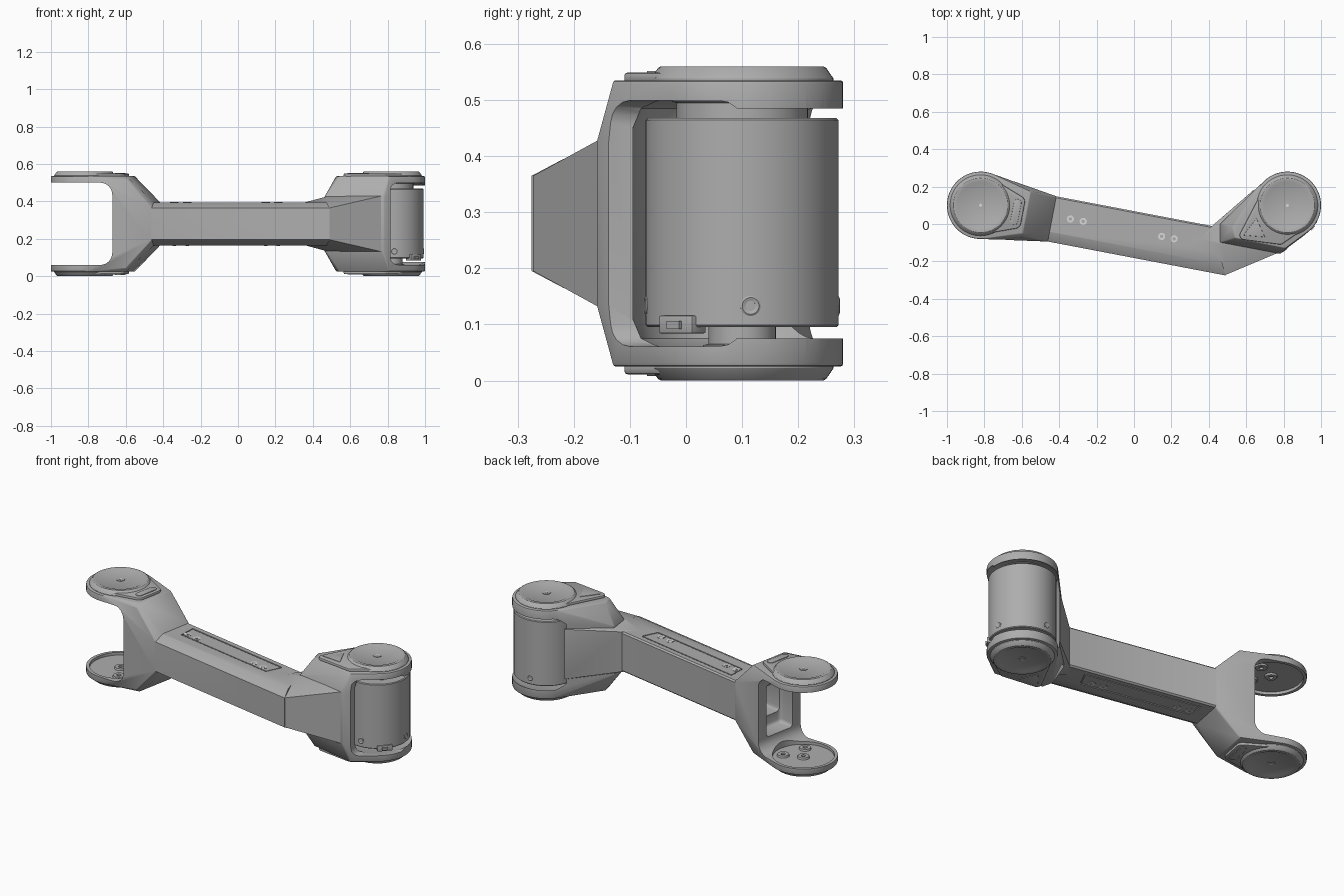
import bpy, bmesh, math
from mathutils import Matrix

if "Cube" in bpy.data.objects:
    bpy.data.objects.remove(bpy.data.objects["Cube"])

MID = ((0, 0, 0.28), 0)
LEFT = ((-0.82, 0.10, 0.28), math.radians(-10.8))
RIGHT = ((0.82, 0.10, 0.28), 0)


def material(name, value):
    m = bpy.data.materials.new(name)
    m.use_nodes = True
    col = (value, value, value, 1)
    m.diffuse_color = col
    m.node_tree.nodes["Principled BSDF"].inputs["Base Color"].default_value = col
    return m


GREY = material("mid grey", 0.42)
PALE = material("pale grey", 0.7)


def finish(name, bm, frame, mat=GREY):
    bmesh.ops.recalc_face_normals(bm, faces=bm.faces)
    me = bpy.data.meshes.new(name)
    bm.to_mesh(me)
    bm.free()
    me.materials.append(mat)
    ob = bpy.data.objects.new(name, me)
    ob.location, ob.rotation_euler.z = frame
    bpy.context.collection.objects.link(ob)
    bpy.context.view_layer.update()
    return ob


def apply(ob, mod):
    with bpy.context.temp_override(object=ob, active_object=ob):
        bpy.ops.object.modifier_apply(modifier=mod.name)


def hull(name, points, frame, bevel=0, segments=2):
    bm = bmesh.new()
    for p in points:
        bm.verts.new(p)
    bmesh.ops.convex_hull(bm, input=bm.verts)
    bmesh.ops.delete(bm, geom=[v for v in bm.verts if not v.link_faces], context="VERTS")
    bmesh.ops.dissolve_limit(bm, angle_limit=0.02, verts=bm.verts, edges=bm.edges)
    ob = finish(name, bm, frame)
    if bevel:
        m = ob.modifiers.new("bevel", "BEVEL")
        m.width, m.segments = bevel, segments
        m.limit_method, m.angle_limit = "ANGLE", math.radians(30)
        apply(ob, m)
    return ob


def lathe(name, profile, frame, steps=64, mat=GREY):
    bm = bmesh.new()
    vs = [bm.verts.new((r, 0, z)) for r, z in profile]
    es = [bm.edges.new(pair) for pair in zip(vs, vs[1:])]
    bmesh.ops.spin(bm, geom=vs + es, cent=(0, 0, 0), axis=(0, 0, 1),
                   angle=math.tau, steps=steps, use_duplicate=False)
    bmesh.ops.remove_doubles(bm, verts=bm.verts, dist=1e-5)
    return finish(name, bm, frame, mat)


def disc(name, r, z0, z1, frame, mat=GREY, steps=32):
    return lathe(name, [(0, z0), (r, z0), (r, z1), (0, z1)], frame, steps, mat)


def combine(target, tool, op):
    m = target.modifiers.new("join", "BOOLEAN")
    m.object, m.operation, m.solver = tool, op, "EXACT"
    apply(target, m)
    bpy.data.objects.remove(tool)


def ring(cx, cy, r, n=64):
    return [(cx + r * math.cos(math.tau * i / n), cy + r * math.sin(math.tau * i / n))
            for i in range(n)]


def slab(outline, z0, z1):
    return [(x, y, z) for x, y in outline for z in (z0, z1)]


def both(points):
    return [(x, y, s * z) for x, y, z in points for s in (-1, 1)]


def rect(x0, x1, y0, y1):
    return [(x0, y0), (x1, y0), (x1, y1), (x0, y1)]


def place(frame, x, y):
    """Point in a frame turned into a frame of its own."""
    (fx, fy, fz), a = frame
    return ((fx + x * math.cos(a) - y * math.sin(a),
             fy + x * math.sin(a) + y * math.cos(a), fz), a)


# Beam with chamfered front edges, mitred at the elbow
section = [(-0.123, 0.085), (-0.07, 0.115), (0.115, 0.115), (0.123, 0.107)]
beam = [(0.3, v, h) for v, h in section] + [(1.298 - 0.475 * v, v, h) for v, h in section]
body = hull("arm_body", both(beam), LEFT)

# Fork block on the left end
fork = [(0.39, v, h) for v, h in section]
fork += [(0.25, -0.123, 0.235), (0.25, -0.105, 0.255), (0.25, 0.123, 0.255)]
fork += slab(ring(0, 0, 0.18), 0, 0.255)
combine(body, hull("fork", both(fork), LEFT, 0.006), "UNION")

# Elbow flaring into the right head
elbow = [(0.49, -0.272, 0.085), (0.42, -0.008, 0.115), (0.36, -0.08, 0.115),
         (0.83, -0.122, 0.145), (0.78, -0.15, 0.152), (0.47, -0.11, 0.145), (0.46, 0, 0.13)]
elbow += slab(ring(0.82, 0.1, 0.18), 0, 0.15)
combine(body, hull("elbow", both(elbow), MID), "UNION")
head = [(0.46, 0, 0.14), (0.46, -0.1, 0.14), (0.78, -0.16, 0.145), (0.84, -0.122, 0.145),
        (0.525, -0.015, 0.255), (0.54, -0.075, 0.255), (0.81, -0.13, 0.255)]
head += slab(ring(0.82, 0.1, 0.18), 0, 0.255)
combine(body, hull("head", both(head), MID, 0.006), "UNION")

# Left fork opening with rounded corners, and the hollow behind it
mouth = []
for s in (-1, 1):
    mouth += ring(0.115, s * 0.155, 0.065, 32) + [(-0.4, s * 0.22)]
combine(body, hull("mouth", [(u, v, h) for u, h in mouth for v in (-0.3, 0.3)], LEFT), "DIFFERENCE")
for x1, wide, tall in ((0.27, 0.095, 0.15), (0.5, 0.085, 0.085)):
    hollow = hull("hollow", slab(rect(0.1, x1, -wide, wide), -tall, tall), LEFT, 0.02, 3)
    combine(body, hollow, "DIFFERENCE")

# Clearance round the motor
clear = [(0, -0.22), (0.15, -0.22), (0.18, -0.205), (0.195, -0.17),
         (0.195, 0.17), (0.18, 0.205), (0.15, 0.22), (0, 0.22)]
combine(body, lathe("clearance", clear, RIGHT), "DIFFERENCE")
side = hull("side_gap", slab(rect(0.815, 1.2, -0.4, 0.1), -0.219, 0.219), MID, 0.04, 4)
combine(body, side, "DIFFERENCE")

panel = [(0.45, 0.088), (0.465, -0.01), (1.10, -0.01), (1.125, 0.08), (1.115, 0.088)]
inner = [(0.456, 0.082), (0.47, -0.004), (1.096, -0.004), (1.118, 0.078), (1.112, 0.082)]
for s, end in ((1, "upper"), (-1, "lower")):
    def span(a, b):
        return (s * a, s * b)

    # Dished inside of the left plate
    combine(body, disc("dish", 0.162, *span(0.19, 0.236), LEFT, steps=64), "DIFFERENCE")
    for i, (x, y) in enumerate(((0, 0), (0.09, 0.06), (0.07, -0.08))):
        lathe(f"{end}_boss_{i}", [(0.012, s * 0.24), (0.012, s * 0.226), (0.03, s * 0.226),
                                  (0.034, s * 0.24)], place(LEFT, x, y), 24)

    # Service panel with four bolt rings
    combine(body, hull("pocket", slab(panel, *span(0.109, 0.13)), LEFT), "DIFFERENCE")
    hull(f"{end}_panel", slab(inner, *span(0.10, 0.1145)), LEFT)
    for i, u in enumerate((0.485, 0.555, 0.982, 1.05)):
        spot = place(LEFT, u, 0.018)
        disc(f"{end}_bolt_rim_{i}", 0.023, *span(0.11, 0.1155), spot)
        disc(f"{end}_bolt_ring_{i}", 0.019, *span(0.11, 0.1165), spot, PALE)
        disc(f"{end}_bolt_{i}", 0.010, *span(0.11, 0.1175), spot, steps=6)

    # Round caps with shallow dishes
    for side_name, frame in (("left", LEFT), ("right", RIGHT)):
        lathe(f"{end}_{side_name}_cap",
              [(0, s * 0.245), (0.163, s * 0.245), (0.163, s * 0.258), (0.15, s * 0.277),
               (0.145, s * 0.28), (0.128, s * 0.28), (0.118, s * 0.275), (0, s * 0.275)], frame)
        disc(f"{end}_{side_name}_cap_bolt", 0.022, *span(0.27, 0.2775), frame)
        disc(f"{end}_{side_name}_cap_socket", 0.009, *span(0.27, 0.279), frame, PALE, 6)

    # Lower tier of each cap, with its inlay
    tongue = ring(0, 0, 0.155) + ring(0.195, 0.055, 0.035, 24) + ring(0.195, -0.055, 0.035, 24)
    hull(f"{end}_left_tongue", slab(tongue, *span(0.25, 0.269)), LEFT, 0.006)
    slot = ring(0.192, 0.05, 0.02, 20) + ring(0.192, -0.05, 0.02, 20)
    hull(f"{end}_left_inlay", slab(slot, *span(0.266, 0.273)), LEFT, 0.002)
    corner = ring(0.82, 0.1, 0.155) + ring(0.59, -0.06, 0.025, 24) + ring(0.78, -0.085, 0.025, 24)
    hull(f"{end}_right_tongue", slab(corner, *span(0.25, 0.269)), MID, 0.006)
    wedge = [(0.585, -0.06), (0.655, 0.03), (0.70, -0.07)]
    hull(f"{end}_right_inlay", slab(wedge, *span(0.266, 0.272)), MID, 0.002)

# Motor can with stepped hubs
hub = RIGHT
motor = [(0, -0.24), (0.07, -0.24), (0.07, -0.217), (0.06, -0.215), (0.06, -0.185),
         (0.168, -0.185), (0.172, -0.181), (0.172, 0.184), (0.168, 0.188), (0.117, 0.188),
         (0.117, 0.215), (0.125, 0.217), (0.125, 0.24), (0, 0.24)]
lathe("motor", motor, hub)

# Radial screws low on the motor
for i in range(4):
    a = math.radians(5 + 90 * i)
    screw = lathe(f"motor_screw_{i}", [(0, 0.168), (0.009, 0.168), (0.009, 0.172),
                                       (0.015, 0.174), (0.018, 0.172), (0.018, 0.16)], hub, 24)
    turn = Matrix.Rotation(a, 4, "Z") @ Matrix.Rotation(math.pi / 2, 4, "Y")
    screw.data.transform(Matrix.Translation((0, 0, -0.147)) @ turn)

# Plug on the lower rim of the motor
plug = ((0.82, 0.10, 0.10), math.radians(-42))
hull("connector", slab(rect(0.14, 0.178, -0.04, 0.04), -0.016, 0.016), plug, 0.003)
hull("connector_tab", slab(rect(0.15, 0.185, -0.015, 0.015), -0.008, 0.006), plug)

# Smooth curves, crisp edges
for ob in bpy.context.scene.objects:
    ob.select_set(ob.type == "MESH")
bpy.context.view_layer.objects.active = body
bpy.ops.object.shade_smooth_by_angle(angle=math.radians(30))
